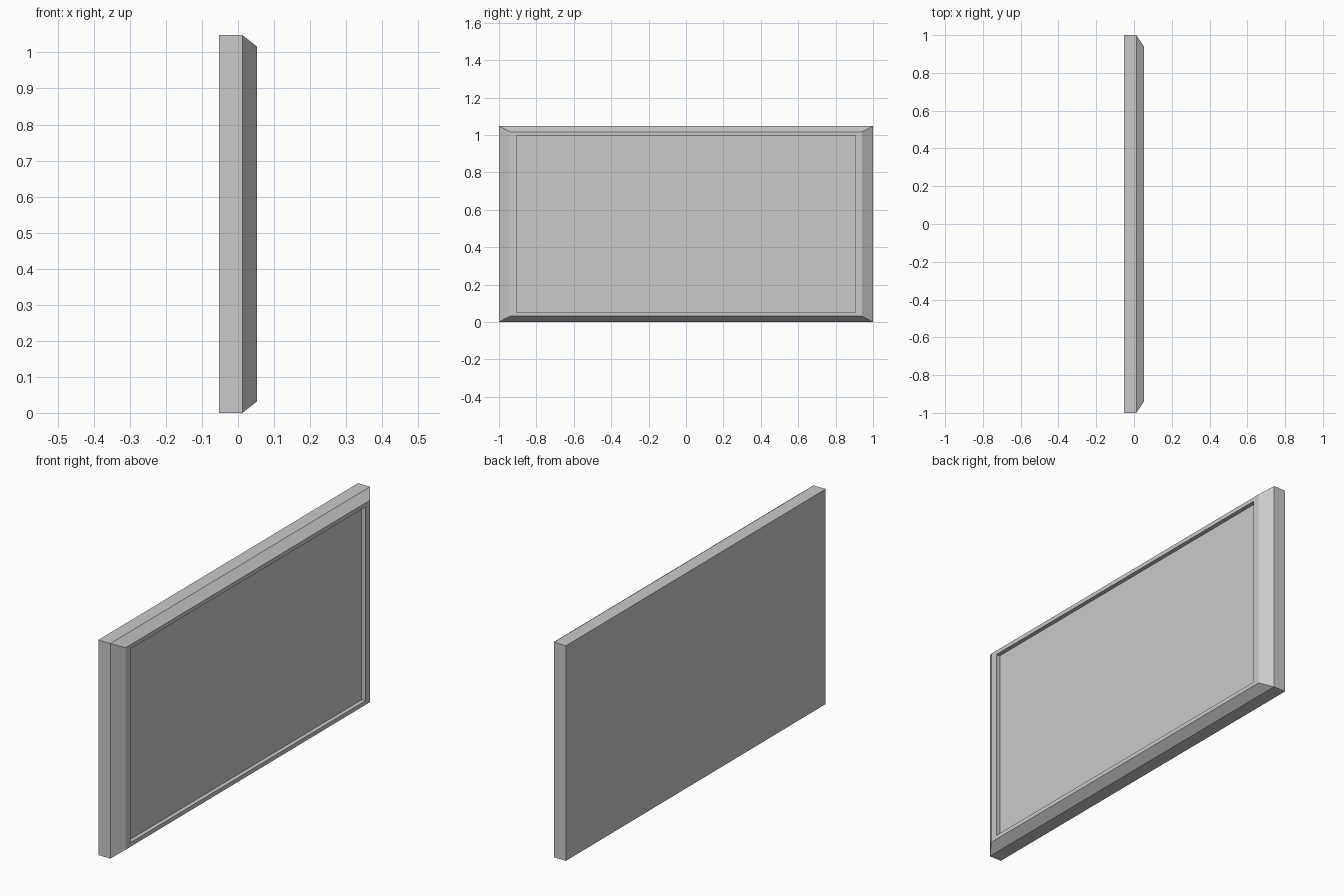
import bpy, bmesh

cube = bpy.data.objects.get("Cube")
if cube:
    bpy.data.objects.remove(cube, do_unlink=True)

# Single grey finish
grey = bpy.data.materials.new("light_grey")
grey.use_nodes = True
colour = (0.59, 0.59, 0.59, 1)
grey.diffuse_color = colour
grey.node_tree.nodes["Principled BSDF"].inputs["Base Color"].default_value = colour

HEIGHT = 1.048

# Each ring: depth along x, half width along y, margin from top and bottom
RINGS = [
    (-0.053, 1.0, 0.0),     # back edge
    (0.012, 1.0, 0.0),      # start of bevel
    (0.053, 0.94, 0.032),   # outer edge of rim
    (0.053, 0.905, 0.052),  # inner edge of rim
    (0.033, 0.905, 0.052),  # recessed panel
]


def add_ring(bm, x, half, margin):
    low, high = margin, HEIGHT - margin
    corners = [(-half, low), (half, low), (half, high), (-half, high)]
    return [bm.verts.new((x, y, z)) for y, z in corners]


# Panel body built by bridging rectangular rings from back to front
bm = bmesh.new()
rings = [add_ring(bm, *r) for r in RINGS]
for a, b in zip(rings, rings[1:]):
    for i in range(4):
        j = (i + 1) % 4
        bm.faces.new((a[i], a[j], b[j], b[i]))
bm.faces.new(rings[0][::-1])
bm.faces.new(rings[-1])
bmesh.ops.recalc_face_normals(bm, faces=bm.faces)

mesh = bpy.data.meshes.new("framed_panel")
bm.to_mesh(mesh)
bm.free()
mesh.materials.append(grey)
panel = bpy.data.objects.new("framed_panel", mesh)
bpy.context.collection.objects.link(panel)
